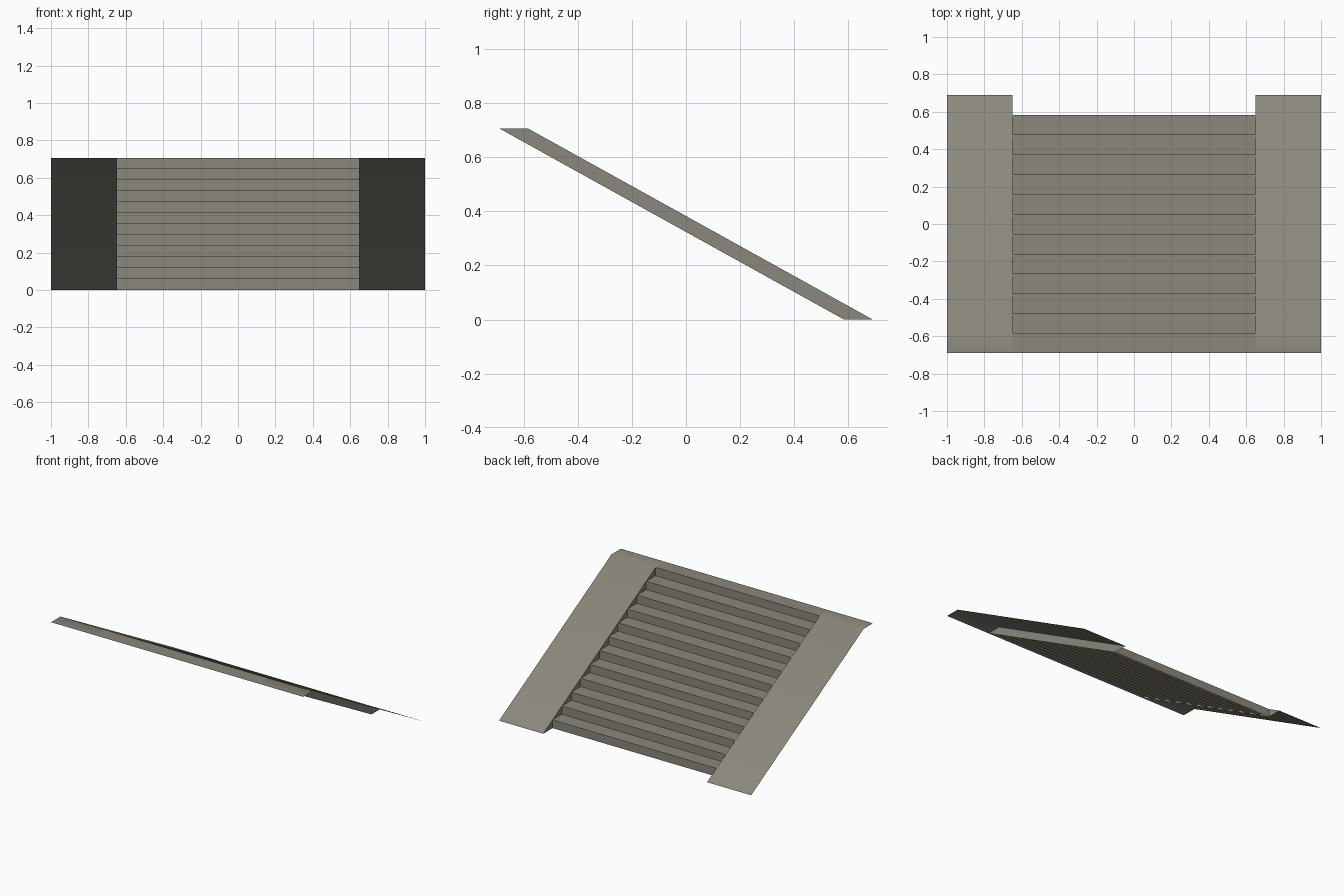
import bpy
import math

STEPS = 12
HEIGHT = 0.706
HALF_DEPTH = 0.69
HALF_WIDTH = 1.0
STAIR_HALF = 0.65
TREAD = 2 * HALF_DEPTH / (STEPS + 1)
RISE = HEIGHT / STEPS

cube = bpy.data.objects.get("Cube")
if cube:
    bpy.data.objects.remove(cube, do_unlink=True)

stone = bpy.data.materials.new("warm_grey_stone")
stone.use_nodes = True
colour = (0.26, 0.245, 0.2, 1)
stone.diffuse_color = colour
stone.node_tree.nodes["Principled BSDF"].inputs["Base Color"].default_value = colour


def make_object(name, verts, faces):
    mesh = bpy.data.meshes.new(name)
    mesh.from_pydata(verts, [], faces)
    mesh.materials.append(stone)
    obj = bpy.data.objects.new(name, mesh)
    bpy.context.collection.objects.link(obj)
    return obj


def sheet(name, profile, x0, x1):
    """Sweep an open (y, z) profile along x, from x0 to x1."""
    verts = [(x, y, z) for y, z in profile for x in (x0, x1)]
    faces = [(2 * i, 2 * i + 1, 2 * i + 3, 2 * i + 2) for i in range(len(profile) - 1)]
    return make_object(name, verts, faces)


# Stair flight: thin zigzag of treads and risers, going down to the back
zigzag = [(-HALF_DEPTH, HEIGHT)]
for i in range(STEPS):
    y = -HALF_DEPTH + (i + 1) * TREAD
    z = HEIGHT - i * RISE
    zigzag += [(y, z), (y, z - RISE)]
sheet("stair_flight", zigzag, -STAIR_HALF, STAIR_HALF)

# Side ramps: flat top lip, then one slope to the ground
lip_y = -HALF_DEPTH + TREAD
ramp = [(-HALF_DEPTH, HEIGHT), (lip_y, HEIGHT), (HALF_DEPTH, 0)]
ramps = [sheet("right_ramp", ramp, -HALF_WIDTH, -STAIR_HALF),
         sheet("left_ramp", ramp, STAIR_HALF, HALF_WIDTH)]

# Walls between the ramps and the stairs
outline = ramp + [(HALF_DEPTH - TREAD, 0)]
for name, x, order in (("right_stair_wall", -STAIR_HALF, (3, 2, 1, 0)),
                       ("left_stair_wall", STAIR_HALF, (0, 1, 2, 3))):
    make_object(name, [(x, y, z) for y, z in outline], [order])

# Soft crease where each lip meets its slope
bpy.ops.object.select_all(action="DESELECT")
for obj in ramps:
    obj.select_set(True)
bpy.context.view_layer.objects.active = ramps[0]
bpy.ops.object.shade_smooth_by_angle(angle=math.radians(40))
